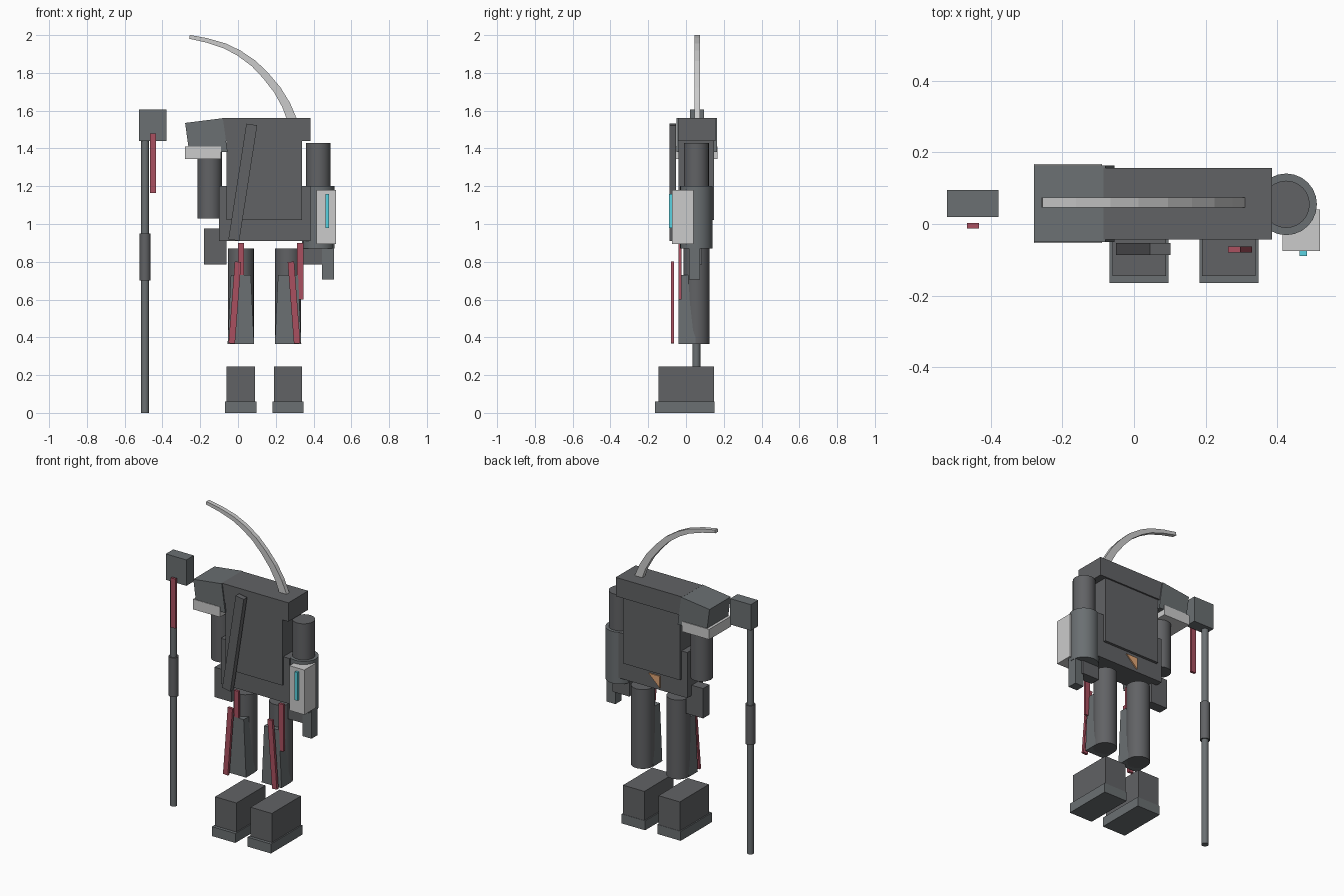
import bpy, math
from mathutils import Vector

if "Cube" in bpy.data.objects:
    bpy.data.objects.remove(bpy.data.objects["Cube"])

MID = 0.14  # mirror axis of the body
AY = 0.055  # depth of limbs


def material(name, color):
    m = bpy.data.materials.new(name)
    m.diffuse_color = (*color, 1)
    m.use_nodes = True
    m.node_tree.nodes["Principled BSDF"].inputs["Base Color"].default_value = m.diffuse_color
    return m


RED = material("red_cloth", (0.40, 0.08, 0.115))
CYAN = material("cyan_glow", (0.1, 0.65, 0.75))
ORANGE = material("orange_trim", (0.75, 0.38, 0.18))
DARK = material("dark_cloth", (0.12, 0.123, 0.13))
STEEL = material("dark_steel", (0.145, 0.16, 0.168))
LIGHT = material("light_armour", (0.62, 0.64, 0.64))


def mesh(name, verts, faces, mat):
    me = bpy.data.meshes.new(name)
    me.from_pydata(verts, [], faces)
    ob = bpy.data.objects.new(name, me)
    bpy.context.collection.objects.link(ob)
    me.materials.append(mat)
    return ob


def plate(name, pts, y0, y1, mat=DARK):
    """Front outline (x, z), counter-clockwise seen from -y, extruded in y."""
    n = len(pts)
    verts = [(x, y0, z) for x, z in pts] + [(x, y1, z) for x, z in pts]
    faces = [tuple(range(n)), tuple(range(2 * n - 1, n - 1, -1))]
    faces += [(i, i + n, (i + 1) % n + n, (i + 1) % n) for i in range(n)]
    return mesh(name, verts, faces, mat)


def box(name, x0, x1, y0, y1, z0, z1, mat=DARK):
    return plate(name, [(x0, z0), (x1, z0), (x1, z1), (x0, z1)], y0, y1, mat)


def strip(name, a, b, w, y0, y1, mat=DARK):
    """Slanted bar from low point a to high point b in the front plane."""
    a, b = Vector(a), Vector(b)
    d = (b - a).normalized()
    s = Vector((d.y, -d.x)) * w / 2
    return plate(name, [a - s, a + s, b + s, b - s], y0, y1, mat)


def tube(name, x, r, z0, z1, n=24, mat=DARK):
    bpy.ops.mesh.primitive_cylinder_add(vertices=n, radius=r, depth=z1 - z0,
                                        location=(x, AY, (z0 + z1) / 2))
    ob = bpy.context.object
    ob.name = name
    ob.data.materials.append(mat)
    bpy.ops.object.shade_smooth_by_angle()
    return ob


# torso, waist and shoulder beam
box("torso", -0.06, 0.34, -0.04, 0.147, 1.02, 1.55)
box("waist", -0.10, 0.385, -0.03, 0.13, 0.91, 1.20)
box("shoulder_beam", -0.085, 0.385, -0.043, 0.157, 1.44, 1.56)
strip("chest_strap", (-0.022, 0.915), (0.073, 1.527), 0.058, -0.087, -0.053)
plate("back_trim", [(0.09, 0.925), (0.17, 1.0), (0.09, 1.0)], 0.12, 0.137, ORANGE)

# shoulder pad with trim
plate("shoulder_pad", [(-0.26, 1.39), (-0.055, 1.38), (-0.08, 1.56), (-0.28, 1.535)],
      -0.05, 0.163, STEEL)
box("shoulder_pad_trim", -0.28, -0.09, -0.053, 0.167, 1.345, 1.41, LIGHT)

# arms, hand and forearm device
tube("arm_a", -0.15, 0.065, 1.03, 1.42)
tube("upper_arm_b", 0.425, 0.066, 1.15, 1.43)
tube("forearm_b", 0.425, 0.086, 0.87, 1.20, 24, STEEL)
box("hand_b", 0.445, 0.508, 0.015, 0.075, 0.705, 0.90, STEEL)
box("forearm_device", 0.415, 0.52, -0.075, 0.04, 0.895, 1.18, LIGHT)
box("device_screen", 0.462, 0.483, -0.09, -0.075, 0.98, 1.16, CYAN)

# mirrored hips, legs, boots and leg ribbons
for side, s in (("a", -1), ("b", 1)):
    def span(inner, outer):
        return sorted((MID + s * inner, MID + s * outer))
    box("hip_plate_" + side, *span(0.20, 0.32), 0.02, 0.085, 0.785, 0.975)
    c = MID + s * 0.125
    tube("leg_" + side, c, 0.069, 0.365, 0.87)
    plate("shin_plate_" + side, [(c - 0.07, 0.365), (c + 0.07, 0.365),
                                 (c + 0.053, 0.73), (c - 0.053, 0.73)], -0.04, 0.05, STEEL)
    box("boot_" + side, *span(0.05, 0.20), -0.145, 0.148, 0.06, 0.245)
    box("boot_sole_" + side, *span(0.043, 0.208), -0.165, 0.15, 0.0, 0.06, STEEL)
    strip("leg_ribbon_" + side, (MID + s * 0.173, 0.368), (MID + s * 0.14, 0.80),
          0.034, -0.08, -0.063, RED)
for side, x in (("a", 0.016), ("b", 0.33)):
    box("hanging_ribbon_" + side, x - 0.017, x + 0.017, -0.04, -0.025, 0.60, 0.90, RED)

# staff
tube("staff_pole", -0.492, 0.021, 0.0, 1.50, 16, STEEL)
tube("staff_grip", -0.492, 0.029, 0.70, 0.95, 16, DARK)
box("staff_head", -0.523, -0.378, 0.02, 0.095, 1.44, 1.605, STEEL)
box("staff_ribbon", -0.467, -0.433, -0.012, 0.003, 1.165, 1.48, RED)

# curved tapering plume
path = [Vector(p) for p in ((0.287, 1.55), (0.255, 1.63), (0.208, 1.71), (0.147, 1.785),
                            (0.083, 1.85), (0.005, 1.905), (-0.07, 1.943), (-0.165, 1.972),
                            (-0.257, 1.991))]
left, right = [], []
for i, p in enumerate(path):
    d = (path[min(i + 1, len(path) - 1)] - path[max(i - 1, 0)]).normalized()
    n = Vector((d.y, -d.x)) * (0.025 - 0.015 * i / (len(path) - 1))
    left.append(p - n)
    right.append(p + n)
verts, faces = [], []
for a, b in zip(left, right):
    verts += [(a.x, 0.046, a.y), (b.x, 0.046, b.y), (b.x, 0.074, b.y), (a.x, 0.074, a.y)]
for i in range(len(path) - 1):
    for k in range(4):
        j = (k + 1) % 4
        faces.append((4 * i + k, 4 * i + j, 4 * i + 4 + j, 4 * i + 4 + k))
e = 4 * (len(path) - 1)
faces += [(3, 2, 1, 0), (e, e + 1, e + 2, e + 3)]
mesh("plume", verts, faces, LIGHT)
